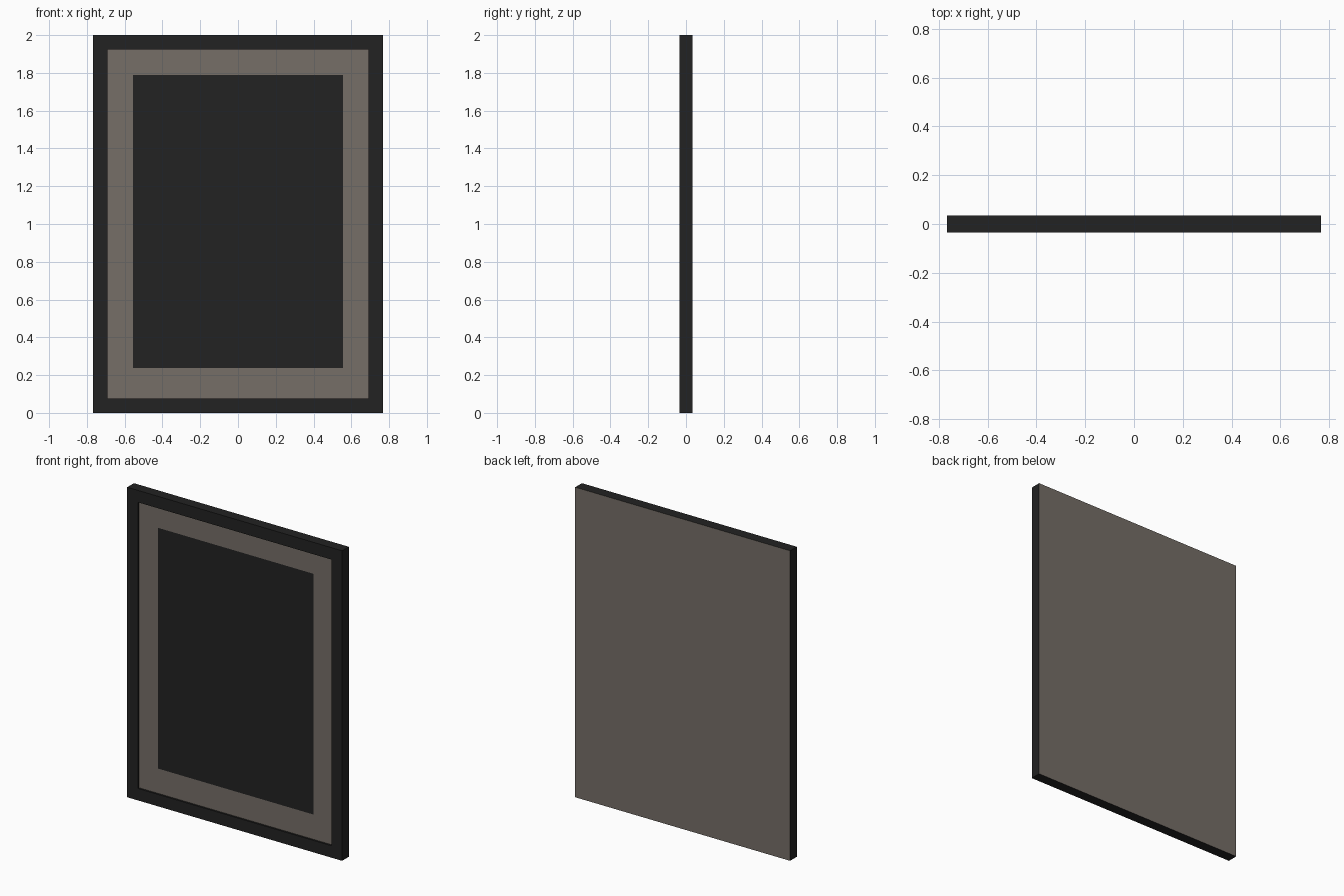
import bpy
import bmesh
from mathutils import Vector

if "Cube" in bpy.data.objects:
    bpy.data.objects.remove(bpy.data.objects["Cube"])

HALF_W, HALF_D, HEIGHT = 0.767, 0.034, 2.0
BORDER, RECESS = 0.077, 0.012
FLOOR_Y = -HALF_D + RECESS
ART = (-0.555, 0.555, 0.237, 1.79)   # x0, x1, z0, z1


def material(name, rgb):
    m = bpy.data.materials.new(name)
    m.diffuse_color = (*rgb, 1)
    m.use_nodes = True
    m.node_tree.nodes["Principled BSDF"].inputs["Base Color"].default_value = m.diffuse_color
    return m


def finish(name, bm, mat):
    me = bpy.data.meshes.new(name)
    bm.to_mesh(me)
    bm.free()
    me.materials.append(mat)
    ob = bpy.data.objects.new(name, me)
    bpy.context.collection.objects.link(ob)
    return ob


def corners(x0, x1, z0, z1, y):
    """Rectangle corners, counter-clockwise seen from the front (-y)."""
    return [Vector(c) for c in ((x0, y, z0), (x1, y, z0), (x1, y, z1), (x0, y, z1))]


def bridge_rects(bm, rects):
    """Join successive rectangles with bands of four quads."""
    loops = [[bm.verts.new(c) for c in r] for r in rects]
    for a, b in zip(loops, loops[1:]):
        for i in range(4):
            j = (i + 1) % 4
            bm.faces.new((a[i], a[j], b[j], b[i]))


black = material("charcoal black", (0.016, 0.016, 0.016))
taupe = material("taupe", (0.181, 0.156, 0.136))

outer = (-HALF_W, HALF_W, 0, HEIGHT)
inner = (-HALF_W + BORDER, HALF_W - BORDER, BORDER, HEIGHT - BORDER)

# Frame moulding: outer sides, front border, inner lip
bm = bmesh.new()
bridge_rects(bm, [corners(*outer, HALF_D), corners(*outer, -HALF_D),
                  corners(*inner, -HALF_D), corners(*inner, FLOOR_Y)])
finish("frame", bm, black)

# Mat surrounding the picture
bm = bmesh.new()
bridge_rects(bm, [corners(*inner, FLOOR_Y), corners(*ART, FLOOR_Y)])
finish("mat", bm, taupe)

# Picture panel
bm = bmesh.new()
bm.faces.new([bm.verts.new(c) for c in corners(*ART, FLOOR_Y)])
finish("picture_panel", bm, black)

# Back panel, facing +y
bm = bmesh.new()
bm.faces.new([bm.verts.new(c) for c in reversed(corners(*outer, HALF_D))])
finish("back_panel", bm, taupe)
